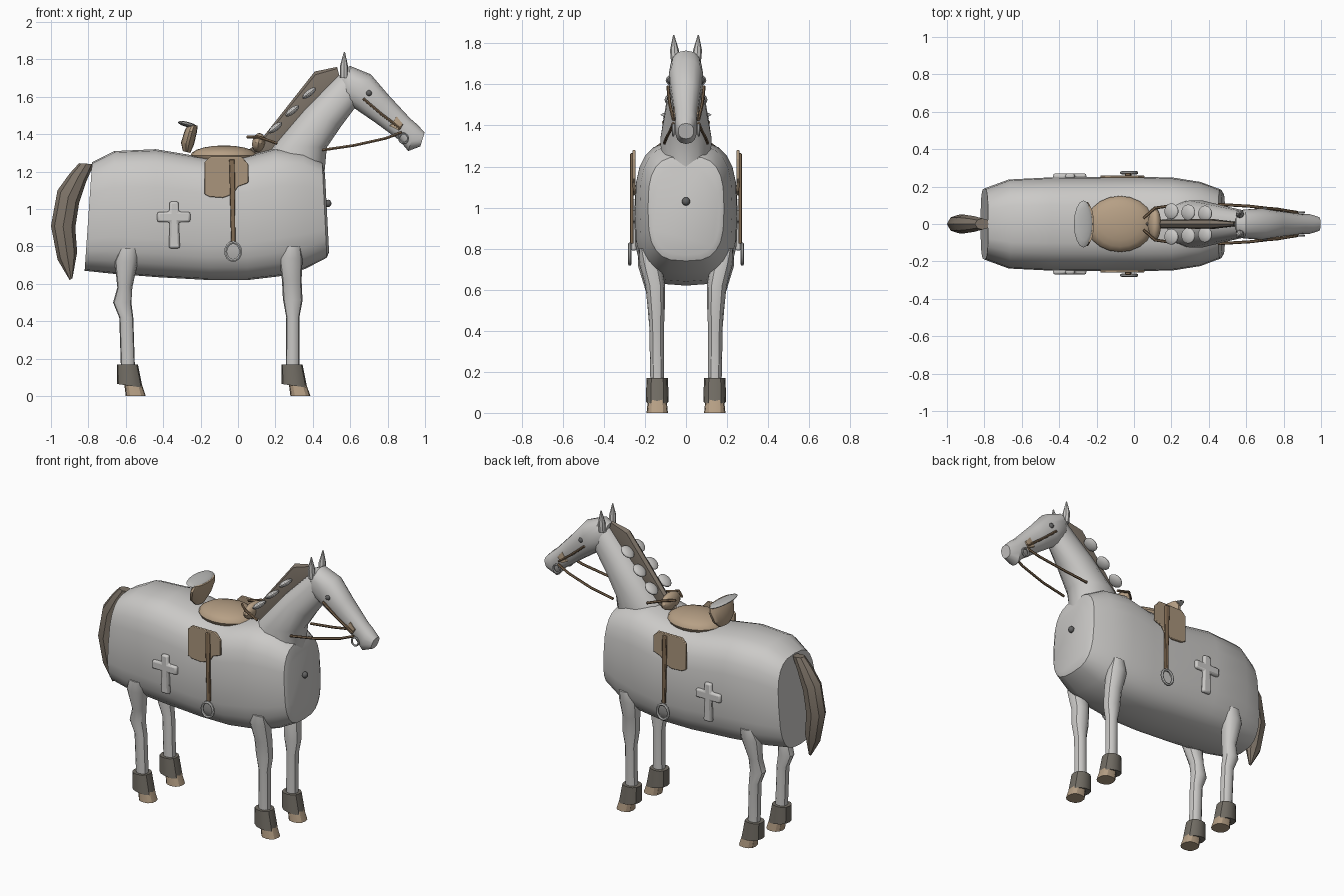
import bpy, bmesh, math
from mathutils import Vector, Matrix


def material(name, rgb):
    m = bpy.data.materials.new(name)
    m.diffuse_color = (*rgb, 1)
    return m


COAT = material("grey coat", (0.60, 0.59, 0.575))
HAIR = material("dark hair", (0.21, 0.175, 0.14))
TAN = material("tan leather", (0.47, 0.35, 0.235))
FLAP = material("flap leather", (0.40, 0.30, 0.20))
STRAP = material("brown strap", (0.22, 0.145, 0.085))
BOOT = material("boot grey", (0.17, 0.155, 0.13))
METAL = material("metal", (0.50, 0.50, 0.49))
DARK = material("dark stud", (0.12, 0.12, 0.12))


def finish(name, bm, mat, bevel=0):
    bmesh.ops.recalc_face_normals(bm, faces=bm.faces)
    me = bpy.data.meshes.new(name)
    bm.to_mesh(me)
    bm.free()
    me.materials.append(mat)
    ob = bpy.data.objects.new(name, me)
    bpy.context.collection.objects.link(ob)
    if bevel:
        mod = ob.modifiers.new("bevel", "BEVEL")
        mod.width, mod.segments = bevel, 2
    return ob


def loft(name, sections, mat, segs=10, exp=1.0, side=1):
    """Skin rings given as (x1, z1, x2, z2, half width, y centre)."""
    bm = bmesh.new()
    rings = []
    for x1, z1, x2, z2, w, yc in sections:
        a, b = Vector((x1, 0, z1)), Vector((x2, 0, z2))
        ring = []
        for i in range(segs):
            t = 2 * math.pi * i / segs
            c, s = math.cos(t), math.sin(t)
            c = math.copysign(abs(c) ** exp, c)
            s = math.copysign(abs(s) ** exp, s)
            p = (a + b) / 2 + (a - b) / 2 * c
            p.y = side * (yc + w * s)
            ring.append(bm.verts.new(p))
        rings.append(ring)
    for r, q in zip(rings, rings[1:]):
        for i in range(segs):
            j = (i + 1) % segs
            bm.faces.new((r[i], r[j], q[j], q[i]))
    bm.faces.new(rings[0])
    bm.faces.new(rings[-1])
    return finish(name, bm, mat)


def plate(name, pts, y0, y1, mat, bevel=0):
    """Extrude an x/z outline from y0 to y1."""
    bm = bmesh.new()
    f = bm.faces.new([bm.verts.new((x, y0, z)) for x, z in pts])
    ext = bmesh.ops.extrude_face_region(bm, geom=[f])
    vs = [v for v in ext["geom"] if isinstance(v, bmesh.types.BMVert)]
    bmesh.ops.translate(bm, verts=vs, vec=(0, y1 - y0, 0))
    return finish(name, bm, mat, bevel)


def blob(name, loc, size, mat, pitch=0, u=14, v=8):
    """Ellipsoid with radii `size`, turned about y."""
    bm = bmesh.new()
    M = (Matrix.Translation(loc) @ Matrix.Rotation(math.radians(pitch), 4, "Y")
         @ Matrix.Diagonal((*size, 1)))
    bmesh.ops.create_uvsphere(bm, u_segments=u, v_segments=v, radius=1, matrix=M)
    return finish(name, bm, mat)


def tube(name, pts, r, mat, cyclic=False):
    cu = bpy.data.curves.new(name, "CURVE")
    cu.dimensions, cu.bevel_depth, cu.bevel_resolution = "3D", r, 1
    cu.use_fill_caps = True
    sp = cu.splines.new("POLY")
    sp.points.add(len(pts) - 1)
    for p, co in zip(sp.points, pts):
        p.co = (*co, 1)
    sp.use_cyclic_u = cyclic
    cu.materials.append(mat)
    ob = bpy.data.objects.new(name, cu)
    bpy.context.collection.objects.link(ob)
    bpy.ops.object.select_all(action="DESELECT")
    ob.select_set(True)
    bpy.context.view_layer.objects.active = ob
    bpy.ops.object.convert(target="MESH")


def hoop(name, x, y, z, rx, rz, r, mat):
    tube(name, [(x + rx * math.cos(k * math.pi / 8), y, z + rz * math.sin(k * math.pi / 8))
                for k in range(16)], r, mat, True)


def mid(sections):
    return [(*s, 0) for s in sections]


# barrel body, neck and head
loft("body", mid([
    (-0.78, 1.25, -0.82, 0.67, 0.19), (-0.66, 1.31, -0.68, 0.655, 0.238),
    (-0.44, 1.32, -0.42, 0.635, 0.25), (-0.2, 1.28, -0.15, 0.62, 0.252),
    (0.05, 1.285, 0.05, 0.62, 0.252), (0.2, 1.325, 0.22, 0.64, 0.248),
    (0.35, 1.308, 0.36, 0.68, 0.225), (0.45, 1.25, 0.475, 0.74, 0.185),
    (0.465, 1.19, 0.487, 0.77, 0.163)]), COAT, 24, 0.66)
loft("neck", mid([
    (0.12, 1.25, 0.46, 1.17, 0.12), (0.19, 1.34, 0.475, 1.33, 0.128),
    (0.36, 1.54, 0.55, 1.44, 0.10), (0.54, 1.72, 0.64, 1.56, 0.07)]), COAT, 14, 0.9)
loft("head", mid([
    (0.545, 1.74, 0.545, 1.66, 0.045), (0.60, 1.765, 0.575, 1.57, 0.078),
    (0.71, 1.72, 0.635, 1.53, 0.085), (0.80, 1.615, 0.73, 1.465, 0.07),
    (0.92, 1.485, 0.86, 1.37, 0.053), (0.955, 1.455, 0.91, 1.31, 0.054),
    (0.998, 1.41, 0.975, 1.335, 0.038)]), COAT, 14, 0.85)

# mane and tail
loft("mane", mid([
    (0.04, 1.30, 0.10, 1.27, 0.008), (0.13, 1.38, 0.19, 1.30, 0.025),
    (0.41, 1.735, 0.45, 1.58, 0.026), (0.53, 1.76, 0.55, 1.68, 0.012)]), HAIR, 8, 0.7)
loft("tail", mid([
    (-0.85, 1.245, -0.77, 1.24, 0.03), (-0.90, 1.19, -0.81, 1.15, 0.042),
    (-0.965, 1.10, -0.85, 1.03, 0.05), (-1.0, 0.91, -0.87, 0.90, 0.05),
    (-0.965, 0.73, -0.86, 0.77, 0.04), (-0.90, 0.62, -0.885, 0.63, 0.01)]), HAIR, 8)

# saddle
blob("saddle_seat", (-0.075, 0, 1.285), (0.18, 0.15, 0.055), TAN, 0, 20, 10)
blob("saddle_pommel", (0.11, 0, 1.355), (0.035, 0.09, 0.052), TAN, 10)
loft("saddle_cantle", [
    (-0.255, 1.30, -0.295, 1.31, 0.05, 0), (-0.235, 1.345, -0.305, 1.355, 0.10, 0),
    (-0.22, 1.41, -0.285, 1.42, 0.12, 0), (-0.215, 1.445, -0.265, 1.455, 0.10, 0)], TAN, 14)
blob("cantle_cap", (-0.27, 0, 1.452), (0.053, 0.125, 0.014), METAL, 14, 16, 8)
blob("chest_stud", (0.482, 0, 1.03), (0.018, 0.02, 0.02), DARK)

flap = [(-0.18, 1.08), (-0.18, 1.25), (-0.15, 1.28), (0.02, 1.28), (0.055, 1.24),
        (0.055, 1.14), (0.0, 1.12), (-0.025, 1.08), (-0.08, 1.06), (-0.15, 1.065)]
cross = [(-0.37, 0.79), (-0.31, 0.79), (-0.317, 0.93), (-0.255, 0.93), (-0.255, 0.985),
         (-0.317, 0.985), (-0.317, 1.04), (-0.367, 1.04), (-0.367, 0.985),
         (-0.432, 0.985), (-0.432, 0.93), (-0.365, 0.93)]

for s, tag in ((-1, "right"), (1, "left")):
    # legs: calf, boot and hoof
    legs = {
        "front": (0, [(0.25, 0.80, 0.335, 0.80, 0.03, 0.20), (0.22, 0.735, 0.345, 0.735, 0.055, 0.175),
                      (0.235, 0.62, 0.34, 0.62, 0.048, 0.15), (0.24, 0.52, 0.345, 0.51, 0.042, 0.145),
                      (0.258, 0.42, 0.328, 0.42, 0.036, 0.143), (0.255, 0.12, 0.328, 0.12, 0.033, 0.14)]),
        "hind": (-0.88, [(-0.63, 0.79, -0.535, 0.79, 0.03, 0.205), (-0.66, 0.72, -0.535, 0.72, 0.055, 0.18),
                         (-0.645, 0.58, -0.565, 0.58, 0.044, 0.148), (-0.668, 0.50, -0.57, 0.50, 0.040, 0.145),
                         (-0.635, 0.42, -0.56, 0.42, 0.035, 0.143), (-0.625, 0.12, -0.55, 0.12, 0.033, 0.14)])}
    for kind, (dx, secs) in legs.items():
        loft(f"{kind}_leg_{tag}", secs, COAT, 12, 0.9, s)
        loft(f"{kind}_boot_{tag}", [(0.232 + dx, 0.17, 0.345 + dx, 0.17, 0.052, 0.14),
                                    (0.232 + dx, 0.065, 0.37 + dx, 0.045, 0.056, 0.14)], BOOT, 12, 0.85, s)
        loft(f"{kind}_hoof_{tag}", [(0.27 + dx, 0.08, 0.36 + dx, 0.08, 0.044, 0.14),
                                    (0.28 + dx, 0.0, 0.387 + dx, 0.0, 0.052, 0.14)], TAN, 12, 0.85, s)

    # ears, eyes and mane braids
    loft(f"ear_{tag}", [(0.545, 1.70, 0.59, 1.70, 0.022, 0.05), (0.545, 1.765, 0.588, 1.765, 0.022, 0.056),
                        (0.566, 1.84, 0.572, 1.84, 0.003, 0.06)], COAT, 8, 1, s)
    blob(f"eye_{tag}", (0.70, s * 0.077, 1.62), (0.016, 0.014, 0.016), DARK)
    for k, (x, z, y) in enumerate(((0.20, 1.435, 0.068), (0.29, 1.525, 0.062), (0.38, 1.62, 0.056))):
        blob(f"braid_{tag}_{k}", (x, s * y, z), (0.046, 0.043, 0.017), COAT, -38)

    # bridle and reins
    tube(f"cheek_strap_{tag}", [(0.67, s * 0.088, 1.59), (0.77, s * 0.079, 1.505),
                                (0.87, s * 0.062, 1.43)], 0.008, STRAP)
    loft(f"cheek_patch_{tag}", [(0.81, 1.445, 0.86, 1.42, 0.012, 0.052),
                                (0.845, 1.50, 0.885, 1.45, 0.012, 0.05)], TAN, 8, 0.6, s)
    hoop(f"bit_ring_{tag}", 0.885, s * 0.062, 1.378, 0.024, 0.026, 0.006, METAL)
    tube(f"rein_{tag}", [(0.875, s * 0.062, 1.41), (0.79, s * 0.075, 1.378),
                         (0.62, s * 0.095, 1.34), (0.45, s * 0.105, 1.315)], 0.008, STRAP)
    tube(f"pommel_strap_{tag}", [(0.05, s * 0.03, 1.385), (0.11, s * 0.085, 1.385),
                                 (0.21, s * 0.10, 1.35)], 0.008, STRAP)

    # saddle flap, stirrup and flank cross
    plate(f"saddle_flap_{tag}", flap, s * 0.246, s * 0.26, FLAP, 0.004)
    plate(f"stirrup_strap_{tag}", [(-0.047, 1.265), (-0.018, 1.265), (-0.014, 0.825), (-0.037, 0.825)],
          s * 0.255, s * 0.272, STRAP, 0.004)
    hoop(f"stirrup_{tag}", -0.026, s * 0.274, 0.773, 0.04, 0.048, 0.009, METAL)
    plate(f"flank_cross_{tag}", cross, s * 0.24, s * 0.27, COAT, 0.011)

# smooth shading with sharp edges kept
bpy.ops.object.select_all(action="SELECT")
bpy.context.view_layer.objects.active = bpy.data.objects["body"]
bpy.ops.object.shade_smooth_by_angle(angle=math.radians(32))
